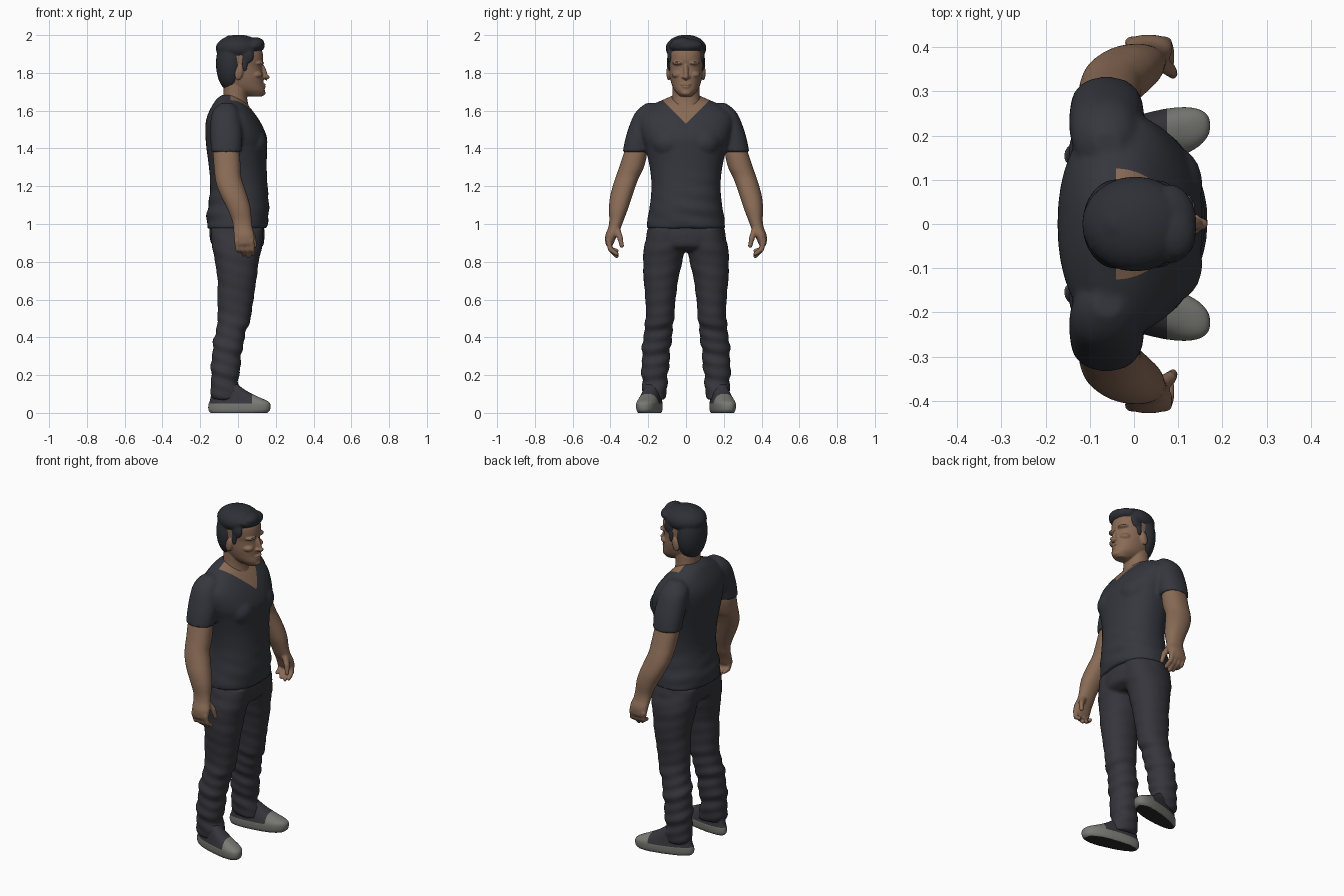
import bpy, bmesh, math
from mathutils import Vector, Matrix


def material(name, rgb):
    m = bpy.data.materials.new(name)
    m.diffuse_color = (*rgb, 1)
    return m


SHIRT = material("charcoal shirt", (0.036, 0.038, 0.047))
PANTS = material("charcoal trousers", (0.036, 0.036, 0.045))
HAIR = material("dark hair", (0.027, 0.029, 0.036))
SKIN = material("tan skin", (0.25, 0.145, 0.092))
SOLE = material("grey rubber", (0.19, 0.19, 0.175))
UNDER = material("dark sole", (0.02, 0.02, 0.02))


def loft(bm, rings, e=2.2, n=40, steps=4):
    """Skin horizontal rings (z, x0, x1, y0, y1), or (z, x0, x1, half_y), smoothly."""
    R = [r if len(r) == 5 else (*r[:3], -r[3], r[3]) for r in rings]
    R = [R[0]] + R + [R[-1]]
    fine = []
    for i in range(1, len(R) - 2):
        for s in range(steps):
            t = s / steps
            fine.append([0.5 * (2 * b + (c - a) * t + (2 * a - 5 * b + 4 * c - d) * t * t
                                + (3 * b - a - 3 * c + d) * t ** 3)
                         for a, b, c, d in zip(*R[i - 1:i + 3])])
    fine.append(R[-1])
    loops = []
    for z, x0, x1, y0, y1 in fine:
        loop = []
        for k in range(n):
            c, s = math.cos(k * math.tau / n), math.sin(k * math.tau / n)
            c, s = (math.copysign(abs(v) ** (2 / e), v) for v in (c, s))
            loop.append(bm.verts.new(((x0 + x1) / 2 + c * (x1 - x0) / 2,
                                      (y0 + y1) / 2 + s * (y1 - y0) / 2, z)))
        loops.append(loop)
    for a, b in zip(loops, loops[1:]):
        for k in range(n):
            j = (k + 1) % n
            bm.faces.new((a[k], a[j], b[j], b[k]))
    bm.faces.new(loops[0])
    bm.faces.new(loops[-1])


def blob(bm, loc, rad, tilt=0):
    M = Matrix.Translation(loc) @ Matrix.Rotation(tilt, 4, 'Y') @ Matrix.Diagonal((*rad, 1))
    bmesh.ops.create_uvsphere(bm, u_segments=24, v_segments=16, radius=1, matrix=M)


def chain(bm, pts, r0, r1, steps=5):
    """Overlapping balls along a path, fused later into a finger."""
    total = (len(pts) - 1) * steps
    for i in range(total + 1):
        k = min(i // steps, len(pts) - 2)
        p = Vector(pts[k]).lerp(Vector(pts[k + 1]), i / steps - k)
        r = r0 + (r1 - r0) * i / total
        blob(bm, p, (r, r, r))


def mirror(bm):
    g = bmesh.ops.duplicate(bm, geom=bm.verts[:] + bm.edges[:] + bm.faces[:])["geom"]
    for v in g:
        if isinstance(v, bmesh.types.BMVert):
            v.co.y *= -1
    bmesh.ops.reverse_faces(bm, faces=[f for f in g if isinstance(f, bmesh.types.BMFace)])


def fuse(bm, name, mats, voxel, smooth=4, folds=None, planes=(), rule=None):
    """Union everything in bm, soften, add cloth folds, cut along planes, colour by rule."""
    bmesh.ops.recalc_face_normals(bm, faces=bm.faces[:])
    me = bpy.data.meshes.new(name)
    bm.to_mesh(me)
    bm.free()
    ob = bpy.data.objects.new(name, me)
    bpy.context.collection.objects.link(ob)
    m = ob.modifiers.new("Fuse", 'REMESH')
    m.mode, m.voxel_size = 'VOXEL', voxel
    m = ob.modifiers.new("Soften", 'SMOOTH')
    m.iterations, m.factor = smooth, 0.5
    dg = bpy.context.evaluated_depsgraph_get()
    new = bpy.data.meshes.new_from_object(ob.evaluated_get(dg))
    ob.modifiers.clear()
    ob.data = new
    new.materials.clear()
    for mt in mats:
        new.materials.append(mt)
    b = bmesh.new()
    b.from_mesh(new)
    b.normal_update()
    if folds:
        for v, d in [(v, v.normal * folds(*v.co)) for v in b.verts]:
            v.co += d
    for co, no in planes:
        bmesh.ops.bisect_plane(b, geom=b.verts[:] + b.edges[:] + b.faces[:],
                               plane_co=co, plane_no=no, dist=1e-5)
    b.normal_update()
    for f in b.faces:
        f.smooth = True
        f.material_index = rule(f.calc_center_median(), f.normal) if rule else 0
    b.to_mesh(new)
    b.free()
    return ob


# Shirt: torso, chest and sleeves, with a V neck coloured as skin
bm = bmesh.new()
loft(bm, [(1.64, -.09, -.03, .16, .21), (1.61, -.125, .0, .12, .25), (1.57, -.142, .012, .13, .28),
          (1.5, -.147, .022, .15, .307), (1.44, -.145, .022, .18, .324), (1.38, -.143, .018, .195, .335)])
blob(bm, (.08, .09, 1.43), (.075, .09, .08))
mirror(bm)
loft(bm, [(.975, -.162, .152, .208), (1.04, -.167, .162, .202), (1.1, -.157, .164, .191),
          (1.2, -.147, .157, .183), (1.3, -.154, .152, .192), (1.4, -.167, .154, .215),
          (1.46, -.172, .153, .235), (1.53, -.172, .124, .25), (1.58, -.16, .092, .24),
          (1.63, -.135, .052, .18), (1.665, -.11, .015, .105), (1.685, -.08, -.01, .06)])
fuse(bm, "shirt", [SHIRT, SKIN], .009,
     folds=lambda x, y, z: .0035 * max(0, min(1, (1.3 - z) * 4)) * math.sin(75 * z + 12 * y + 9 * x)
     * math.cos(9 * y - 5 * x) if abs(y) < .23 else 0,
     planes=[((0, 0, 1.53), (0, s, -1)) for s in (1, -1)],
     rule=lambda c, n: int(c.x > -.04 and abs(c.y) < c.z - 1.53))

# Trousers: hips and two legs, creased at knees and ankles
bm = bmesh.new()
loft(bm, [(.98, -.145, .135, .01, .195), (.88, -.137, .127, .004, .222), (.8, -.122, .11, .02, .227),
          (.7, -.108, .097, .042, .224), (.6, -.11, .082, .055, .215), (.5, -.107, .067, .063, .213),
          (.44, -.117, .047, .07, .221), (.36, -.132, .027, .08, .23), (.25, -.142, .012, .09, .235),
          (.15, -.144, .004, .1, .233), (.1, -.142, .02, .105, .23), (.07, -.138, .02, .11, .222)])
mirror(bm)
loft(bm, [(1.02, -.145, .135, .19), (.97, -.152, .14, .203), (.92, -.148, .14, .213),
          (.88, -.13, .128, .19), (.855, -.09, .09, .1)])
fuse(bm, "trousers", [PANTS], .009,
     folds=lambda x, y, z: .0055 * max(.25, min(1, (.62 - z) * 5)) * math.sin(70 * z + 14 * abs(y) + 16 * x)
     * math.cos(11 * x + 20 * z))

# Arms and hands
bm = bmesh.new()
loft(bm, [(1.45, -.12, -.005, .21, .305), (1.38, -.132, .008, .205, .328), (1.3, -.127, .014, .223, .354),
          (1.25, -.122, .017, .247, .372), (1.2, -.112, .032, .267, .388), (1.14, -.087, .052, .287, .403),
          (1.08, -.057, .067, .307, .408), (1.02, -.032, .072, .33, .406), (.98, -.025, .077, .345, .412),
          (.94, -.022, .087, .365, .427), (.9, -.018, .085, .382, .427), (.885, -.01, .075, .39, .42)])
for x, tip in ((-.006, .848), (.02, .828), (.046, .82), (.071, .832)):
    chain(bm, [(x, .41, .91), (x + .006, .4, .865), (x + .01, .367, tip + .01)], .0155, .0115)
chain(bm, [(.05, .37, .98), (.08, .35, .93), (.088, .34, .885)], .02, .012)
mirror(bm)
fuse(bm, "arms", [SKIN], .006, 3)

# Head: skull, neck, nose, brow, lips, chin and ears
bm = bmesh.new()
blob(bm, (.005, .092, 1.8), (.021, .012, .04), .2)
blob(bm, (.105, .038, 1.852), (.033, .034, .012))
blob(bm, (.095, .045, 1.79), (.035, .03, .02))
mirror(bm)
loft(bm, [(1.675, .06, .125, .03), (1.69, .0, .14, .046), (1.71, -.04, .142, .063),
          (1.74, -.07, .136, .076), (1.78, -.09, .134, .085), (1.83, -.1, .127, .089),
          (1.87, -.1, .134, .092), (1.92, -.095, .126, .09), (1.96, -.07, .09, .07), (1.98, -.02, .04, .03)])
loft(bm, [(1.5, -.1, .08, .09), (1.58, -.1, .072, .088), (1.63, -.09, .055, .079),
          (1.68, -.078, .048, .073), (1.74, -.075, .055, .07), (1.79, -.07, .05, .06)])
blob(bm, (.138, 0, 1.805), (.014, .013, .048), -.3)
blob(bm, (.146, 0, 1.778), (.022, .015, .013))
blob(bm, (.137, 0, 1.778), (.015, .024, .011))
blob(bm, (.13, 0, 1.738), (.018, .03, .007))
blob(bm, (.13, 0, 1.725), (.017, .026, .007))
blob(bm, (.125, 0, 1.694), (.021, .028, .016))
fuse(bm, "head", [SKIN], .004, 3)

# Hair: crown, swept fringe, nape and sideburns
bm = bmesh.new()
blob(bm, (.036, .088, 1.85), (.016, .009, .045))
blob(bm, (.05, .082, 1.89), (.035, .017, .04))
mirror(bm)
blob(bm, (-.038, 0, 1.85), (.079, .102, .15))
blob(bm, (.003, 0, 1.93), (.121, .108, .072))
blob(bm, (.08, .0, 1.943), (.062, .09, .038))
blob(bm, (.095, -.02, 1.955), (.045, .06, .033))
fuse(bm, "hair", [HAIR], .006, 3)

# Eyebrows
bm = bmesh.new()
blob(bm, (.127, .038, 1.856), (.008, .023, .004))
mirror(bm)
fuse(bm, "eyebrows", [HAIR], .0025, 1)

# Shoes: dark uppers, grey toe caps and rims, dark undersides; splayed outward
bm = bmesh.new()
loft(bm, [(-.001, -.145, .155, .048), (.015, -.157, .17, .055), (.045, -.157, .172, .057),
          (.062, -.15, .158, .054), (.085, -.145, .108, .05), (.12, -.14, .04, .045),
          (.15, -.135, .0, .04)], 2.4)
for v in bm.verts:
    v.co.y = .187 + .21 * v.co.x + v.co.y * (1 + 1.1 * v.co.x)
mirror(bm)
fuse(bm, "shoes", [PANTS, SOLE, UNDER], .005, 2,
     planes=[((0, 0, .05), (0, 0, 1)), ((.075, 0, 0), (1, 0, 0))],
     rule=lambda c, n: 2 if n.z < -.8 else int(c.z < .05 or c.x > .075))
